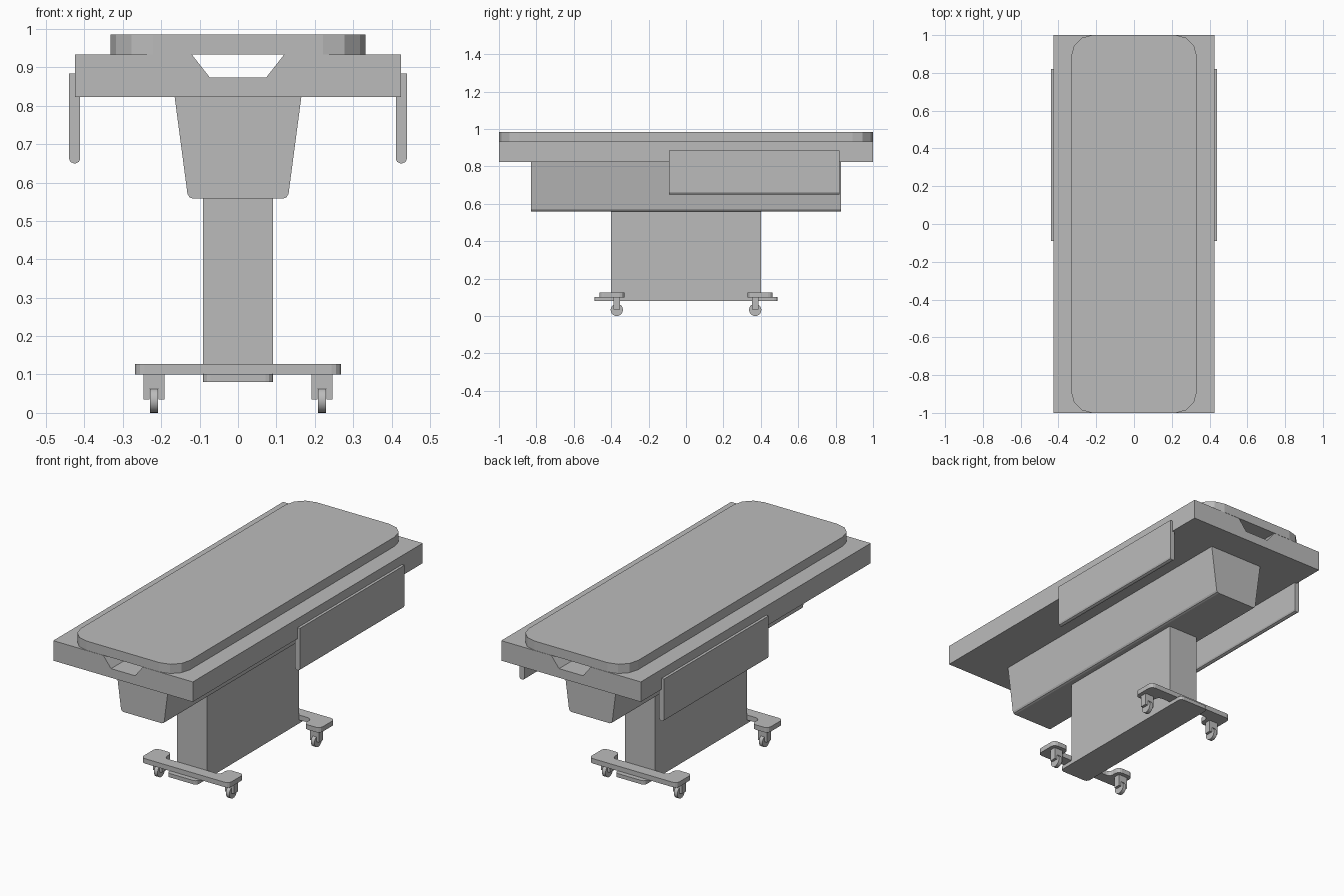
import bpy, bmesh, math
from mathutils import Vector, Matrix

cube = bpy.data.objects.get("Cube")
if cube:
    bpy.data.objects.remove(cube, do_unlink=True)

grey = bpy.data.materials.new("plain grey")
grey.use_nodes = True
GREY = (0.5, 0.5, 0.5, 1)
grey.diffuse_color = GREY
grey.node_tree.nodes["Principled BSDF"].inputs["Base Color"].default_value = GREY


def prism(name, outline, axis, low, high, rounding=0, steps=3, keep=None):
    """Extrude an outline along y or z, rounding the lengthwise edges that pass keep."""
    def place(p, t):
        return Vector((p[0], p[1], t)) if axis == "z" else Vector((p[0], t, p[1]))
    bm = bmesh.new()
    base = bm.faces.new([bm.verts.new(place(p, low)) for p in outline])
    grown = bmesh.ops.extrude_face_region(bm, geom=[base])["geom"]
    shift = place((0, 0), high - low)
    bmesh.ops.translate(bm, vec=shift, verts=[g for g in grown if isinstance(g, bmesh.types.BMVert)])
    if rounding:
        along = shift.normalized()
        edges = [e for e in bm.edges
                 if abs((e.verts[1].co - e.verts[0].co).normalized().dot(along)) > 0.99
                 and (keep is None or keep(e.verts[0].co))]
        bmesh.ops.bevel(bm, geom=edges, offset=rounding, segments=steps,
                        profile=0.5, affect="EDGES", clamp_overlap=True)
    return finish(name, bm)


def finish(name, bm):
    bmesh.ops.recalc_face_normals(bm, faces=bm.faces)
    mesh = bpy.data.meshes.new(name)
    bm.to_mesh(mesh)
    bm.free()
    mesh.materials.append(grey)
    obj = bpy.data.objects.new(name, mesh)
    bpy.context.collection.objects.link(obj)
    return obj


def rect(x0, x1, y0, y1):
    return [(x0, y0), (x1, y0), (x1, y1), (x0, y1)]


def mirrored(half):
    """Complete a half outline across x = 0."""
    return half + [(-x, y) for x, y in reversed(half)]


# Padded top with rounded corners
prism("mattress", rect(-0.332, 0.332, -1, 1), "z", 0.934, 0.985, 0.11)

# Bed deck with a shallow channel running along its top
prism("bed_deck", mirrored([(0.425, 0.823), (0.425, 0.933), (0.12, 0.933), (0.073, 0.873)]),
      "y", -1, 1)

# Tapered housing below the deck
prism("under_housing", mirrored([(0.165, 0.823), (0.13, 0.558)]), "y", -0.83, 0.83,
      0.013, 2, lambda v: v.z < 0.6)

# Lifting column and the foot plate below it
prism("column", rect(-0.091, 0.091, -0.4, 0.4), "z", 0.081, 0.558)
prism("foot_plate", rect(-0.091, 0.091, -0.49, 0.49), "z", 0.08, 0.101, 0.02)

# Drop-down side rails
for side, label in ((1, "left"), (-1, "right")):
    a, b = sorted((side * 0.411, side * 0.44))
    prism(label + "_side_rail", rect(a, b, 0.65, 0.884), "y", -0.09, 0.82,
          0.012, 2, lambda v: v.z < 0.7)

# Castor bars, each with wide pads that point inward, and their castors
for end, place in ((-1, "front"), (1, "back")):
    outer, inner, pad = end * 0.463, end * 0.4, end * 0.33
    prism(place + "_castor_bar",
          mirrored([(0.268, outer), (0.268, pad), (0.17, pad), (0.17, inner)]),
          "z", 0.1, 0.127, 0.025)
    for side, label in ((1, "left"), (-1, "right")):
        x, y = side * 0.219, end * 0.37
        # Slotted fork
        half = [(0.027, 0.1), (0.027, 0.035), (0.012, 0.035), (0.012, 0.062)]
        fork = [(x + px, pz) for px, pz in mirrored(half)]
        prism(f"{place}_{label}_castor_fork", fork, "y", y - 0.018, y + 0.018)
        # Wheel turning about x
        bm = bmesh.new()
        bmesh.ops.create_cone(bm, cap_ends=True, segments=20, radius1=0.033, radius2=0.033,
                              depth=0.021, matrix=Matrix.Translation((x, y, 0.033))
                              @ Matrix.Rotation(math.pi / 2, 4, "Y"))
        wheel = finish(f"{place}_{label}_castor_wheel", bm)
        bpy.ops.object.select_all(action="DESELECT")
        wheel.select_set(True)
        bpy.context.view_layer.objects.active = wheel
        bpy.ops.object.shade_smooth_by_angle(angle=math.radians(35))
